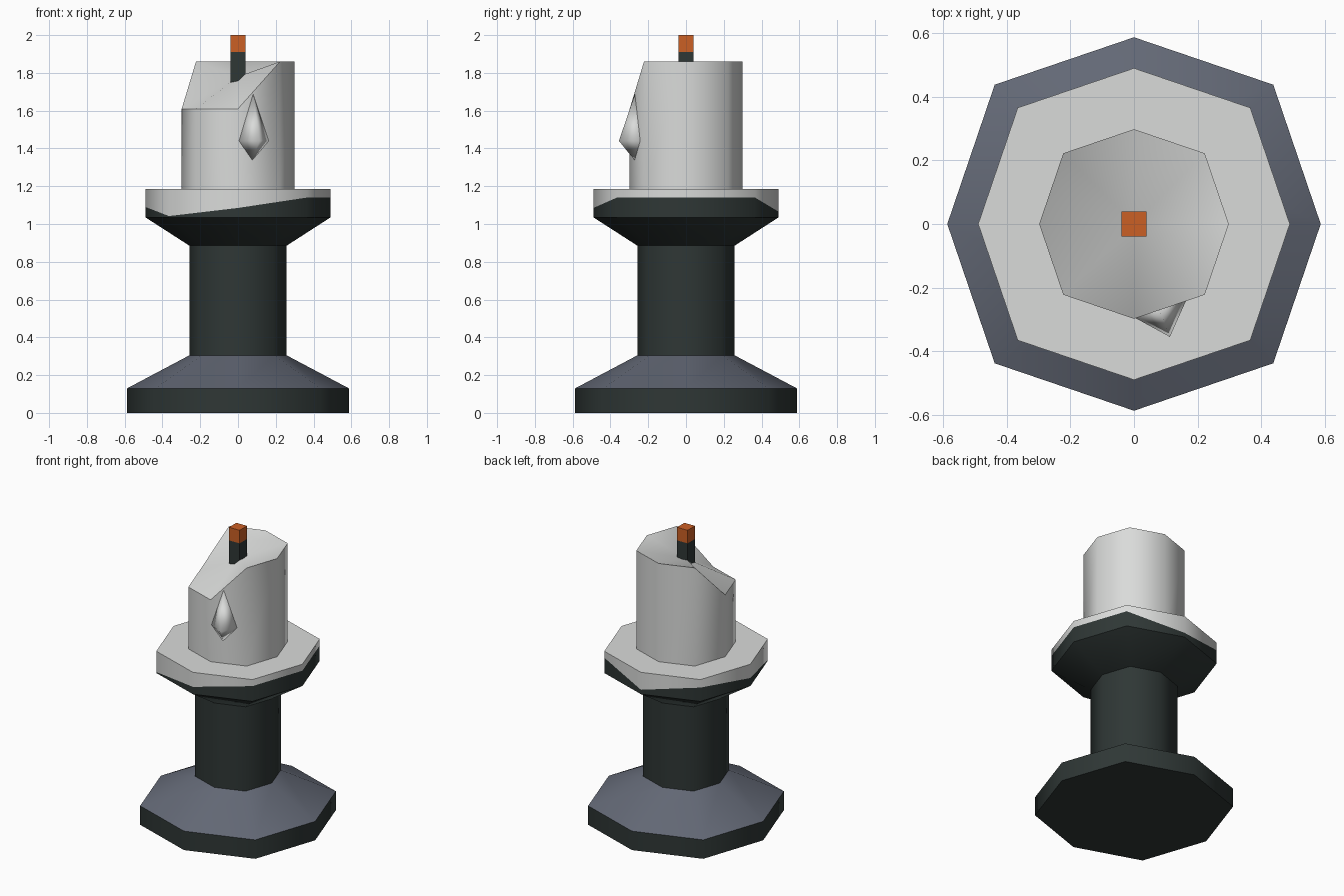
import bpy, math

if "Cube" in bpy.data.objects:
    bpy.data.objects.remove(bpy.data.objects["Cube"])


def material(name, rgb):
    m = bpy.data.materials.new(name)
    m.diffuse_color = (*rgb, 1)
    m.use_nodes = True
    m.node_tree.nodes["Principled BSDF"].inputs["Base Color"].default_value = m.diffuse_color
    return m


IRON = material("dark iron", (0.028, 0.038, 0.036))
SLATE = material("slate", (0.125, 0.14, 0.18))
WAX = material("pale wax", (0.70, 0.71, 0.70))
FLAME = material("ember orange", (0.60, 0.115, 0.018))


def build(name, verts, faces, mats, indices=None, angle=54):
    me = bpy.data.meshes.new(name)
    me.from_pydata(verts, [], faces)
    for m in mats:
        me.materials.append(m)
    if indices:
        me.polygons.foreach_set("material_index", indices)
    ob = bpy.data.objects.new(name, me)
    bpy.context.collection.objects.link(ob)
    if angle:
        bpy.ops.object.select_all(action='DESELECT')
        ob.select_set(True)
        bpy.context.view_layer.objects.active = ob
        bpy.ops.object.shade_smooth_by_angle(angle=math.radians(angle))
    return ob


def lathe(name, rings, mats, bands, apex):
    """Eight-sided stack of (radius, height or list of 8 heights).
    bands: material of each side band then the top; apex: top centre height."""
    verts, faces, idx = [], [], []
    for r, z in rings:
        for i in range(8):
            a = i * math.pi / 4
            rr = r * (1.055 if i % 2 else 1.0)   # corners on the diagonals stick out a little
            verts.append((rr * math.cos(a), rr * math.sin(a), z[i] if isinstance(z, list) else z))
    faces.append(tuple(reversed(range(8))))
    idx.append(bands[0])
    for k in range(len(rings) - 1):
        for i in range(8):
            j = (i + 1) % 8
            faces.append((8 * k + i, 8 * k + j, 8 * k + 8 + j, 8 * k + 8 + i))
            idx.append(bands[k])
    top = 8 * (len(rings) - 1)
    verts.append((0, 0, apex))
    for i in range(8):
        faces.append((top + i, top + (i + 1) % 8, len(verts) - 1))
        idx.append(bands[-1])
    return build(name, verts, faces, mats, idx)


# Foot with slate slope, and stem
lathe("foot_and_stem", [(0.587, 0), (0.587, 0.13), (0.257, 0.305), (0.257, 0.885)],
      [IRON, SLATE], [0, 1, 0, 0], 0.885)

# Dish, with melted wax running unevenly over its rim
spill = [1.14, 1.14, 1.065, 1.13, 1.09, 1.042, 1.085, 1.14]
lathe("dish", [(0.257, 0.885), (0.49, 1.035), (0.49, spill), (0.49, 1.185)],
      [IRON, WAX], [0, 0, 1, 1], 1.185)

# Candle with its front left edge melted low
rim = [1.61 if i in (4, 5, 6) else 1.86 for i in range(8)]
lathe("candle", [(0.298, 1.18), (0.298, rim)], [WAX], [0, 0], 1.78)

# Wax drip on the front
drip = [(0.08, -0.27, 1.69), (0.075, -0.27, 1.335),
        (0.005, -0.296, 1.44), (0.113, -0.355, 1.44), (0.165, -0.238, 1.44), (0.09, -0.2, 1.44)]
faces = []
for i in range(4):
    a, b = 2 + i, 2 + (i + 1) % 4
    faces += [(a, b, 0), (b, a, 1)]
build("wax_drip", drip, faces, [WAX], angle=100)


# Wick and glowing tip
def box(name, h, z0, z1, mat):
    v = [(x, y, z) for z in (z0, z1) for x, y in ((-h, -h), (h, -h), (h, h), (-h, h))]
    f = [(3, 2, 1, 0), (4, 5, 6, 7)] + [(i, (i + 1) % 4, 4 + (i + 1) % 4, 4 + i) for i in range(4)]
    build(name, v, f, [mat], angle=None)


box("wick", 0.04, 1.72, 1.91, IRON)
box("wick_tip", 0.04, 1.91, 2.0, FLAME)
